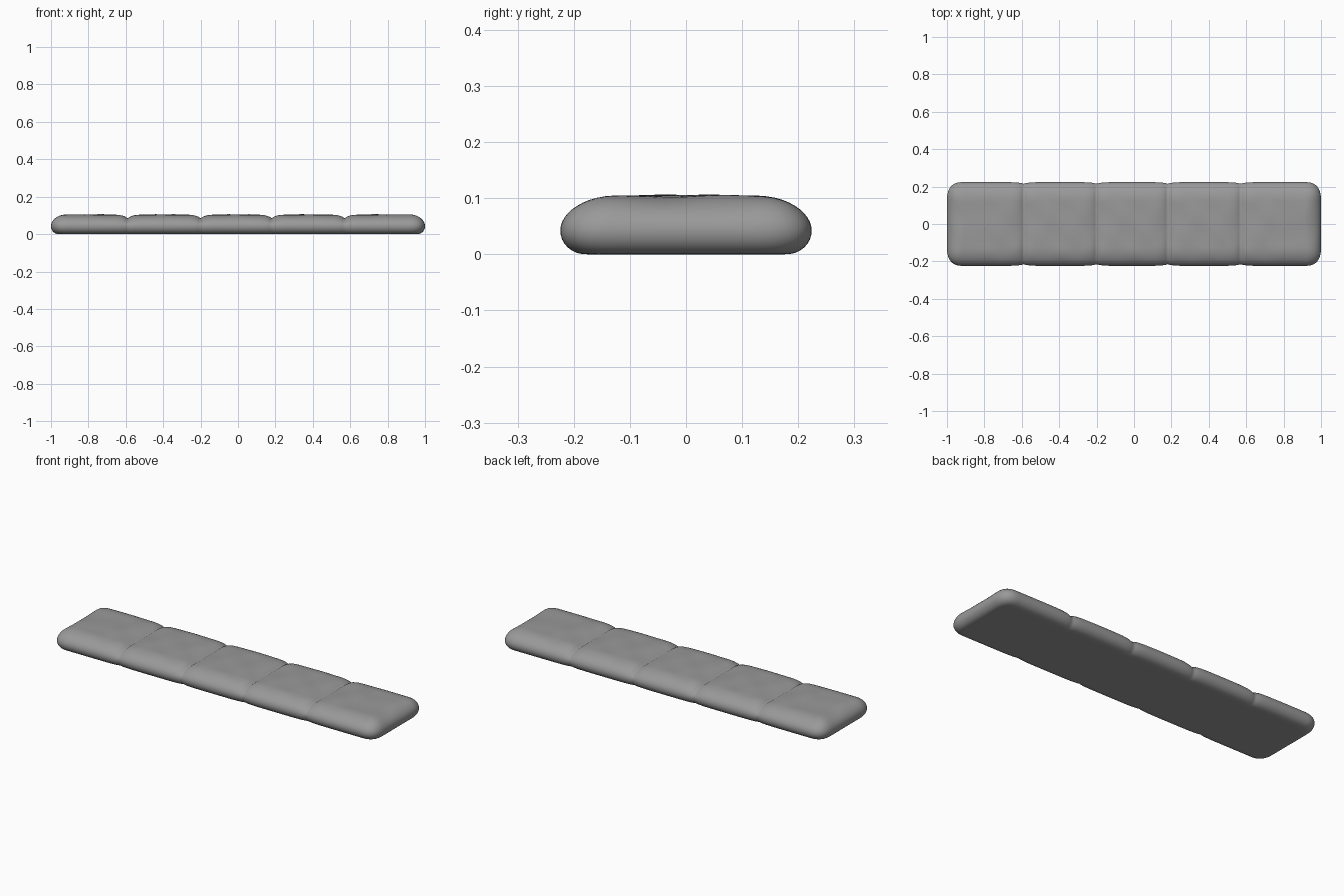
import bpy, bmesh, math

if "Cube" in bpy.data.objects:
    bpy.data.objects.remove(bpy.data.objects["Cube"])

HALF_L, HALF_W = 1.0, 0.224
RIM_Z, TOP_Z = 0.042, 0.104       # widest height and crown height
ROLL_X, ROLL_Y, P = 0.09, 0.10, 2.6   # edge roll-off sizes, corner squareness
SEAMS = (-0.59, -0.20, 0.18, 0.57)


def seam(x):
    return max(math.exp(-abs(x - c) / 0.026) for c in SEAMS)


# Stations along the length: dense at the ends and beside each seam
xs = set()
for i in range(13):
    e = HALF_L - ROLL_X * (1 - math.cos(i / 12 * math.pi / 2))
    xs.update((round(e, 4), round(-e, 4)))
for c in SEAMS:
    xs.update(round(c + o, 4) for o in (-.1, -.065, -.04, -.022, -.01, 0, .01, .022, .04, .065, .1))
edges = (-0.91,) + SEAMS + (0.91,)
for a, b in zip(edges, edges[1:]):
    xs.update(round(a + 0.12 + (b - a - 0.24) * i / 5, 4) for i in range(6))
xs = sorted(xs)

# Across the width: dense toward both long edges
N = 36
vs = [math.sin((i / N - 0.5) * math.pi) for i in range(N + 1)]


def section(x, top):
    g = seam(x)
    w = HALF_W - 0.009 * g
    a = max(0.0, 1 - (HALF_L - abs(x)) / ROLL_X)
    y_max = w - ROLL_Y * (1 - max(0.0, 1 - a ** P) ** (1 / P))
    pts = []
    for v in vs:
        y = v * y_max
        b = max(0.0, 1 - (w - abs(y)) / ROLL_Y)
        t = min(1.0, (a ** P + b ** P) ** (1 / P))
        if abs(v) > 0.99999:
            t = 1.0
        if top:
            # Crown with soft lumps, pinched at the seams
            lump = 0.002 * math.sin(32 * x + 9 * y) * math.cos(30 * y + 1.5)
            lump += 0.0015 * math.cos(16.3 * (x + 0.39)) * math.cos(22 * y)
            h = TOP_Z - RIM_Z - 0.019 * g + lump * (1 - g)
            z = RIM_Z + h * math.sqrt(max(0.0, 1 - t * t))
        else:
            # Flat underside with a tighter roll
            s = max(0.0, 1 - (1 - t) * ROLL_Y / 0.045)
            z = RIM_Z * (1 - math.sqrt(max(0.0, 1 - s * s)))
        pts.append((x, y, z))
    return pts


bm = bmesh.new()
for top in (True, False):
    rows = [[bm.verts.new(p) for p in section(x, top)] for x in xs]
    for r, q in zip(rows, rows[1:]):
        for j in range(N):
            f = (r[j], q[j], q[j + 1], r[j + 1])
            bm.faces.new(f if top else f[::-1])
# Join top and underside around the rim
bmesh.ops.remove_doubles(bm, verts=bm.verts[:], dist=0.00005)
bmesh.ops.recalc_face_normals(bm, faces=bm.faces[:])
for f in bm.faces:
    f.smooth = True

mesh = bpy.data.meshes.new("bench_cushion")
bm.to_mesh(mesh)
bm.free()
cushion = bpy.data.objects.new("bench_cushion", mesh)
bpy.context.collection.objects.link(cushion)

# Dark grey fabric
fabric = bpy.data.materials.new("dark_grey_fabric")
fabric.diffuse_color = (0.32, 0.32, 0.32, 1)
fabric.use_nodes = True
fabric.node_tree.nodes["Principled BSDF"].inputs["Base Color"].default_value = fabric.diffuse_color
mesh.materials.append(fabric)
